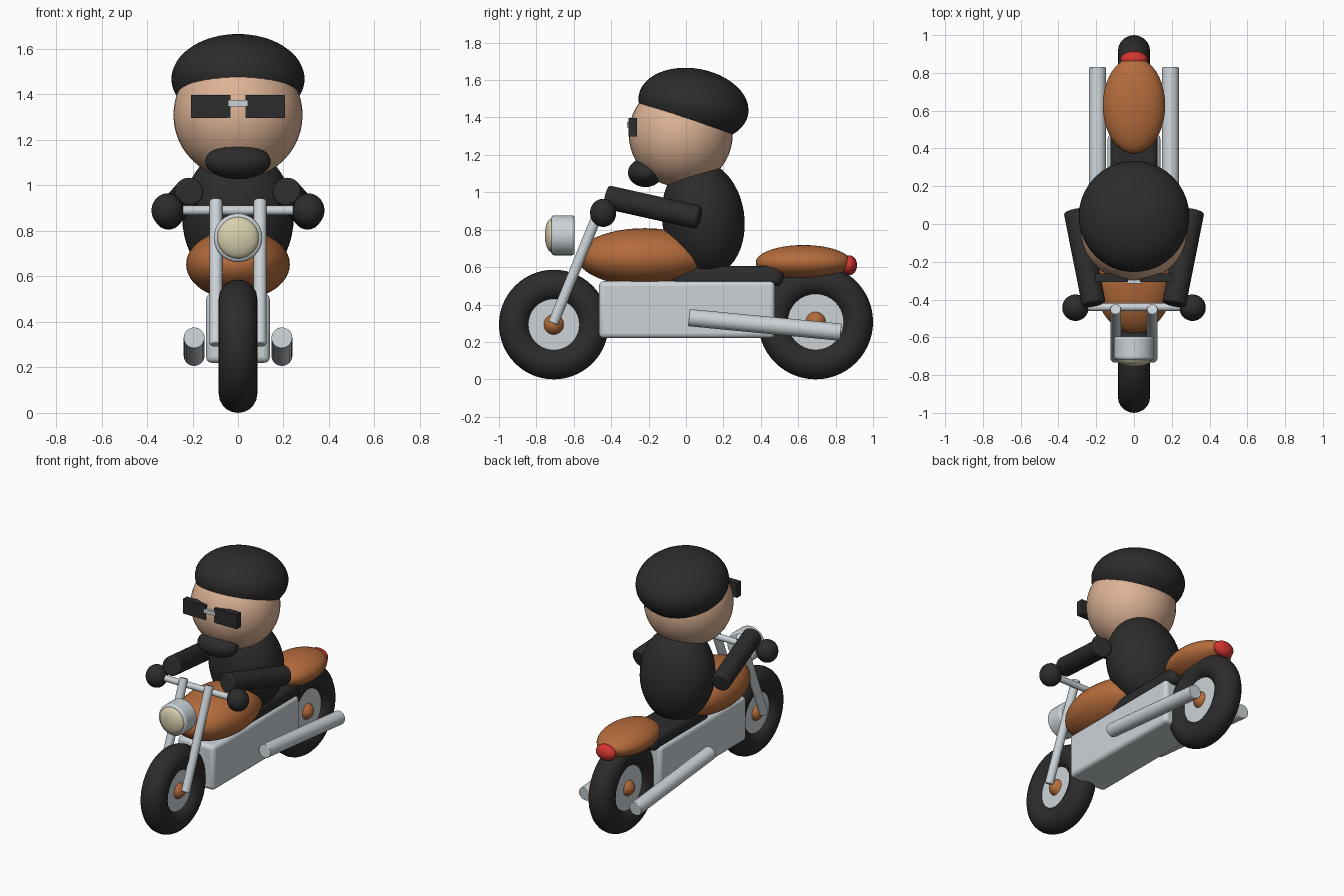
import bpy
from math import radians, pi
from mathutils import Vector

if "Cube" in bpy.data.objects:
    bpy.data.objects.remove(bpy.data.objects["Cube"], do_unlink=True)


def material(name, r, g, b):
    m = bpy.data.materials.new(name)
    m.use_nodes = True
    m.diffuse_color = (r, g, b, 1)
    m.node_tree.nodes["Principled BSDF"].inputs["Base Color"].default_value = (r, g, b, 1)
    return m


black = material("black", 0.025, 0.025, 0.025)
copper = material("copper paint", 0.46, 0.15, 0.045)
chrome = material("chrome", 0.6, 0.65, 0.68)
skin = material("skin", 0.72, 0.45, 0.3)
cream = material("cream lens", 0.68, 0.62, 0.42)
red = material("tail red", 0.65, 0.035, 0.03)


def finish(name, mat, bevel=0):
    o = bpy.context.object
    o.name = name
    o.data.materials.append(mat)
    if bevel:
        bpy.ops.object.transform_apply(location=False, rotation=False, scale=True)
        mod = o.modifiers.new("Bevel", "BEVEL")
        mod.width = bevel
        mod.segments = 3
        mod.limit_method = "ANGLE"
    bpy.ops.object.shade_smooth_by_angle(angle=radians(35))
    return o


def ellipsoid(name, loc, radii, mat, tilt=0):
    bpy.ops.mesh.primitive_uv_sphere_add(segments=40, ring_count=24, location=loc,
                                         rotation=(radians(tilt), 0, 0))
    bpy.context.object.scale = radii
    return finish(name, mat)


def box(name, low, high, mat, bevel=0):
    low, high = Vector(low), Vector(high)
    bpy.ops.mesh.primitive_cube_add(size=1, location=(low + high) / 2)
    bpy.context.object.scale = high - low
    return finish(name, mat, bevel)


def tube(name, start, end, radius, mat, bevel=0):
    start, end = Vector(start), Vector(end)
    axis = end - start
    bpy.ops.mesh.primitive_cylinder_add(
        vertices=32, radius=radius, depth=axis.length, location=(start + end) / 2,
        rotation=axis.to_track_quat("Z", "Y").to_euler())
    return finish(name, mat, bevel)


# Wheels: tyre, disc and hub
def wheel(name, y, radius):
    minor = 0.085
    bpy.ops.mesh.primitive_torus_add(
        major_segments=56, minor_segments=20, major_radius=radius - minor,
        minor_radius=minor, location=(0, y, radius), rotation=(0, pi / 2, 0))
    finish(name + "_tyre", black)
    tube(name + "_disc", (-0.045, y, radius), (0.045, y, radius), 0.15, chrome)
    ellipsoid(name + "_hub", (0, y, radius), (0.085, 0.063, 0.063), copper)


wheel("front_wheel", -0.707, 0.293)
wheel("rear_wheel", 0.693, 0.307)

# Bike body
box("engine_block", (-0.14, -0.465, 0.22), (0.14, 0.475, 0.525), chrome, 0.025)
box("seat", (-0.125, -0.08, 0.5), (0.125, 0.52, 0.605), black, 0.035)
ellipsoid("fuel_tank", (0, -0.22, 0.653), (0.228, 0.36, 0.155), copper)
ellipsoid("rear_fender", (0, 0.628, 0.625), (0.165, 0.255, 0.093), copper)
ellipsoid("tail_light", (0, 0.872, 0.61), (0.072, 0.043, 0.053), red)

# Headlight and handlebar
tube("headlight_shell", (0, -0.72, 0.77), (0, -0.595, 0.77), 0.107, chrome, 0.015)
ellipsoid("headlight_lens", (0, -0.715, 0.77), (0.092, 0.04, 0.092), cream)
tube("handlebar", (-0.28, -0.44, 0.89), (0.28, -0.44, 0.89), 0.021, chrome)

# Paired parts: fork, exhaust, arms, hands and lenses
for side, s in (("left", 1), ("right", -1)):
    tube(side + "_fork", (s * 0.097, -0.71, 0.3), (s * 0.097, -0.45, 0.935),
         0.028, chrome, 0.006)
    tube(side + "_exhaust", (s * 0.193, 0.015, 0.33), (s * 0.193, 0.828, 0.252),
         0.046, chrome, 0.004)
    tube(side + "_arm", (s * 0.212, -0.425, 0.975), (s * 0.31, 0.07, 0.865),
         0.063, black, 0.012)
    ellipsoid(side + "_hand", (s * 0.31, -0.443, 0.89), (0.07, 0.07, 0.075), black)
    box(side + "_glasses_lens", (min(s * 0.032, s * 0.206), -0.307, 1.297),
        (max(s * 0.032, s * 0.206), -0.262, 1.397), black)

# Rider
ellipsoid("torso", (0, 0.092, 0.86), (0.245, 0.22, 0.31), black, 8)
ellipsoid("head", (0, -0.028, 1.31), (0.284, 0.278, 0.282), skin)
ellipsoid("cap", (0, 0.04, 1.468), (0.293, 0.297, 0.194), black, -10)
ellipsoid("beard", (0, -0.217, 1.105), (0.144, 0.093, 0.077), black)
box("glasses_bridge", (-0.043, -0.315, 1.347), (0.043, -0.285, 1.375), chrome)
